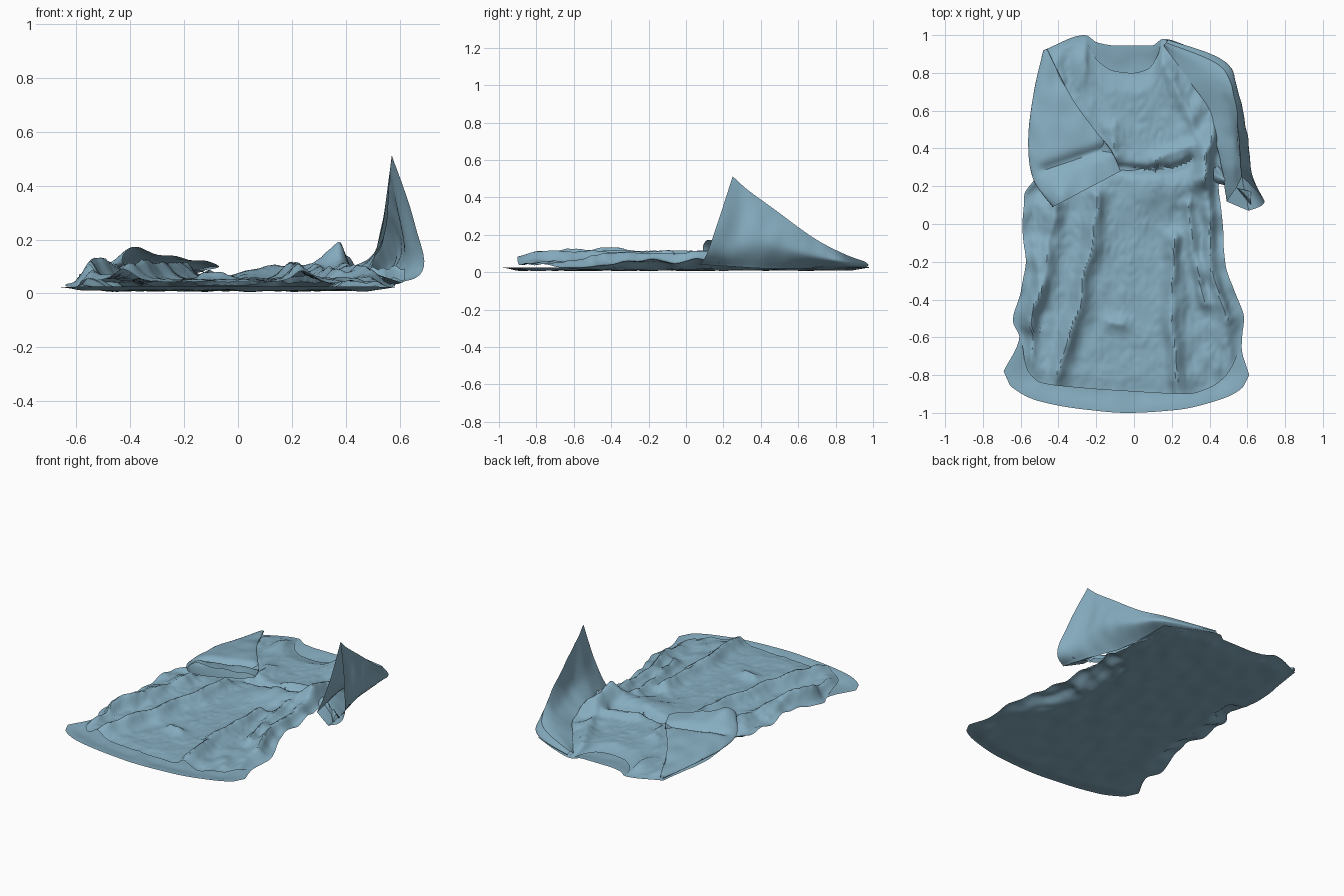
import bpy, math
from mathutils import Vector, noise

if "Cube" in bpy.data.objects:
    bpy.data.objects.remove(bpy.data.objects["Cube"])


def interp(table, t):
    """Smooth, overshoot-free lookup in a list of (key, value) pairs."""
    if t <= table[0][0]:
        return table[0][1]
    if t >= table[-1][0]:
        return table[-1][1]
    i = next(k for k in range(len(table) - 1) if t <= table[k + 1][0])

    def slope(k):
        return (table[k + 1][1] - table[k][1]) / (table[k + 1][0] - table[k][0])

    def tangent(k):
        if k == 0:
            return slope(0)
        if k == len(table) - 1:
            return slope(k - 1)
        a, b = slope(k - 1), slope(k)
        return 2 * a * b / (a + b) if a * b > 0 else 0

    (a, p), (b, q) = table[i], table[i + 1]
    d, f = b - a, (t - a) / (b - a)
    return (p * (1 + 2 * f) * (1 - f) ** 2 + q * f * f * (3 - 2 * f)
            + d * f * (1 - f) * (tangent(i) * (1 - f) - tangent(i + 1) * f))


def smooth(t):
    t = max(0.0, min(1.0, t))
    return t * t * (3 - 2 * t)


fabric = bpy.data.materials.new("blue_fabric")
fabric.diffuse_color = (.24, .42, .53, 1)
fabric.use_nodes = True
fabric.node_tree.nodes["Principled BSDF"].inputs["Base Color"].default_value = fabric.diffuse_color


def sheet(name, fn, nu, nv, closed=False):
    """Cloth surface from fn(u, v), optionally closed around u."""
    cols = nu if closed else nu + 1
    verts = [fn(i / nu, j / nv) for j in range(nv + 1) for i in range(cols)]
    faces = []
    for j in range(nv):
        for i in range(nu):
            k = (i + 1) % cols
            faces.append((j * cols + i, j * cols + k, (j + 1) * cols + k, (j + 1) * cols + i))
    me = bpy.data.meshes.new(name)
    me.from_pydata(verts, [], faces)
    me.materials.append(fabric)
    me.update()
    ob = bpy.data.objects.new(name, me)
    bpy.context.collection.objects.link(ob)
    bpy.ops.object.select_all(action='DESELECT')
    ob.select_set(True)
    bpy.context.view_layer.objects.active = ob
    bpy.ops.object.shade_smooth_by_angle(angle=math.radians(40))


def ridge(x, y, pts, height, width):
    """Fold height near a polyline, with a fairly sharp crest."""
    p = Vector((x, y))
    d = 9
    for a, b in zip(pts, pts[1:]):
        a, b = Vector(a), Vector(b)
        t = max(0, min(1, (p - a).dot(b - a) / (b - a).length_squared))
        d = min(d, (p - a.lerp(b, t)).length)
    return height * math.exp(-(d / width) ** 1.6)


def rough(x, y, s, seed=0.0):
    return noise.noise(Vector((x * s, y * s * 0.6, seed)))


# Side outlines of the dress, as (y, x)
LEFT = [(-.78, -.69), (-.6, -.61), (-.52, -.635), (-.35, -.6), (-.2, -.575), (0, -.59),
        (.15, -.58), (.25, -.52), (.5, -.53), (.9, -.48)]
RIGHT = [(-.8, .61), (-.65, .57), (-.5, .58), (-.35, .53), (-.2, .48), (0, .47),
         (.2, .45), (.35, .48), (.85, .48)]
# Neck and hem curves, as (u, y)
FRONT_TOP = [(0, .92), (.23, .99), (.26, .92), (.31, .86), (.4, .81), (.5, .8),
             (.58, .82), (.63, .89), (.66, .98), (.8, .94), (1, .85)]
BACK_TOP = [(0, .92), (.23, 1), (.3, .96), (.4, .945), (.6, .945), (.66, .98), (.8, .94), (1, .85)]
FRONT_HEM = [(0, -.6), (.08, -.75), (.15, -.84), (.25, -.86), (.5, -.885), (.75, -.9),
             (.85, -.86), (.93, -.77), (1, -.65)]
BACK_HEM = [(0, -.78), (.03, -.86), (.15, -.94), (.35, -.985), (.5, -1), (.7, -.985),
            (.88, -.93), (.97, -.87), (1, -.8)]
# Folds on the front: path, height, width
FOLDS = [
    ([(-.43, -.86), (-.3, -.45), (-.22, -.1), (-.2, .15)], .065, .05),
    ([(.24, -.9), (.2, -.5), (.21, -.08)], .06, .045),
    ([(-.56, -.55), (-.45, -.15), (-.42, .1)], .05, .05),
    ([(-.56, -.8), (-.52, -.5), (-.53, -.1)], .03, .04),
    ([(.5, -.5), (.4, -.2), (.4, .2)], .05, .05),
    ([(.37, -.42), (.32, -.15), (.3, .1)], .035, .03),
    ([(-.13, -.52), (-.06, -.53)], .03, .035),
    ([(.43, .45), (.39, .36), (.37, .24)], .085, .055),
    ([(.16, .85), (.28, .6), (.36, .42)], .025, .04),
    ([(.1, .34), (.3, .42)], .025, .03),
    ([(-.12, .5), (-.1, .36)], .03, .05),
    ([(.12, .2), (.3, .22)], .055, .13),
    ([(-.14, .3), (.05, .285), (.2, .3), (.29, .34)], -.045, .02),
]


def waist(y):
    """1 where the sides are gathered, 0 at hem and shoulders."""
    return smooth((y + .6) / .35) * smooth((.5 - y) / .2)


def edge_z(y):
    return .024 + waist(y) * (.035 + .03 * rough(0, y, 14, 3))


def place(u, v, hem, top):
    lo, hi = interp(hem, u), interp(top, u)
    y = lo + (hi - lo) * v
    a, b = interp(LEFT, y), interp(RIGHT, y)
    w = 0.012 * rough(u, y, 12, 7) * smooth((y + .65) / .1) * smooth((.8 - y) / .1)
    return a + (b - a) * u + w, y


def front(u, v):
    x, y = place(u, v, FRONT_HEM, FRONT_TOP)
    e = smooth(min(u, 1 - u) / .08) * smooth((1 - v) / .08 + .1)
    e *= .7 + .3 * smooth(v / .05)
    wx = x + .025 * rough(x, y, 9, 11)
    wy = y + .01 * rough(x, y, 7, 12)
    h = .019 + sum(ridge(wx, wy, *f) for f in FOLDS)
    side = smooth(abs(u - .5) * 3 - .4)
    h += (.006 + .022 * side) * rough(x, y, 13) + .008 * abs(rough(x, y, 25, 4))
    base = edge_z(y) + (.03 - edge_z(y)) * e
    return x, y, max(.03 if e > .2 else .022, base + e * h)


def back(u, v):
    x, y = place(u, v, BACK_HEM, BACK_TOP)
    g = waist(y)
    e = smooth(min(u, 1 - u) / (.09 + .07 * g))
    flat = .012 + .008 * rough(x, y, 12, 9)
    rim = smooth(min(v, 1 - v) / .06)
    flat += (.025 - flat) * (1 - rim)
    crumple = g * e * (1 - e) * .08 * rough(x, y, 16, 8)
    return x, y, max(.004, edge_z(y) * (1 - e) + flat * e + crumple)


# Dress body: front over back
sheet("dress_front", front, 110, 150)
sheet("dress_back", back, 80, 110)

# Left sleeve: flattened tube folded across the bodice
OUTER = [(-.48, .92, .04), (-.53, .7, .055), (-.56, .45, .065), (-.535, .24, .08), (-.43, .09, .12)]
INNER = [(-.46, .925, .045), (-.33, .67, .085), (-.2, .49, .1), (-.12, .39, .1), (-.07, .28, .1)]


def catmull(pts, t):
    n = len(pts) - 1
    i = min(int(t * n), n - 1)
    f = t * n - i
    p = [Vector(pts[max(0, min(n, i + k))]) for k in (-1, 0, 1, 2)]
    return .5 * (2 * p[1] + (p[2] - p[0]) * f + (2 * p[0] - 5 * p[1] + 4 * p[2] - p[3]) * f * f
                 + (3 * p[1] - p[0] - 3 * p[2] + p[3]) * f ** 3)


def left_sleeve(u, v):
    a, b = catmull(OUTER, v), catmull(INNER, v)
    ang = 2 * math.pi * u
    k = .5 - .5 * math.cos(ang)
    p = a.lerp(b, k)
    thick = .007 + .022 * smooth(v * 1.3)
    p.z += thick * math.sin(ang) * (1.2 - .5 * k)
    if math.sin(ang) > 0:
        p.z += ridge(p.x, p.y, [(-.43, .1), (-.4, .15)], .04, .07) * math.sin(ang) ** .5
        p.z += ridge(p.x, p.y, [(-.47, .29), (-.15, .4)], -.03, .03)
        p.z += .012 * rough(p.x, p.y, 12, 2)
    return p


sheet("left_sleeve", left_sleeve, 48, 50, closed=True)

# Right sleeve: stands on edge; each section runs bottom, outer, top, inner, inner base
SECTIONS = [
    [(.17, .97, .03), (.18, .975, .04), (.17, .96, .055), (.16, .95, .05), (.16, .94, .04)],
    [(.38, .86, .02), (.48, .86, .05), (.45, .84, .1), (.38, .81, .09), (.3, .75, .06)],
    [(.46, .65, .02), (.56, .66, .09), (.53, .68, .185), (.48, .66, .12), (.4, .6, .06)],
    [(.52, .42, .02), (.6, .45, .15), (.555, .46, .345), (.525, .45, .17), (.43, .45, .08)],
    [(.57, .25, .03), (.63, .25, .15), (.565, .33, .44), (.53, .3, .2), (.46, .32, .09)],
    [(.61, .07, .04), (.69, .12, .12), (.57, .25, .512), (.525, .17, .22), (.49, .12, .08)],
]


def right_sleeve(u, v):
    ring = [catmull([s[k] for s in SECTIONS], v) for k in range(5)]
    t = u * 5
    # crisp crest at the top, round elsewhere
    if t < 2:
        p = catmull(ring[:3], t / 2)
    elif t < 4:
        p = catmull(ring[2:], (t - 2) / 2)
    else:
        p = ring[4].lerp(ring[0], t - 4)
    p.x += .008 * rough(p.y, p.z, 12, 5) * smooth(v * 3)
    return p


sheet("right_sleeve", right_sleeve, 50, 50, closed=True)


# Crumpled cloth gathered under the raised cuff
def gather(u, v):
    x = .42 + .2 * u
    y = .34 - .24 * u * (1 - .3 * v) - .12 * v * (1 - u)
    z = .045 + .04 * math.sin(math.pi * v) + .03 * abs(rough(x, y, 18, 6))
    return x, y, z


sheet("right_cuff_gather", gather, 20, 20)
